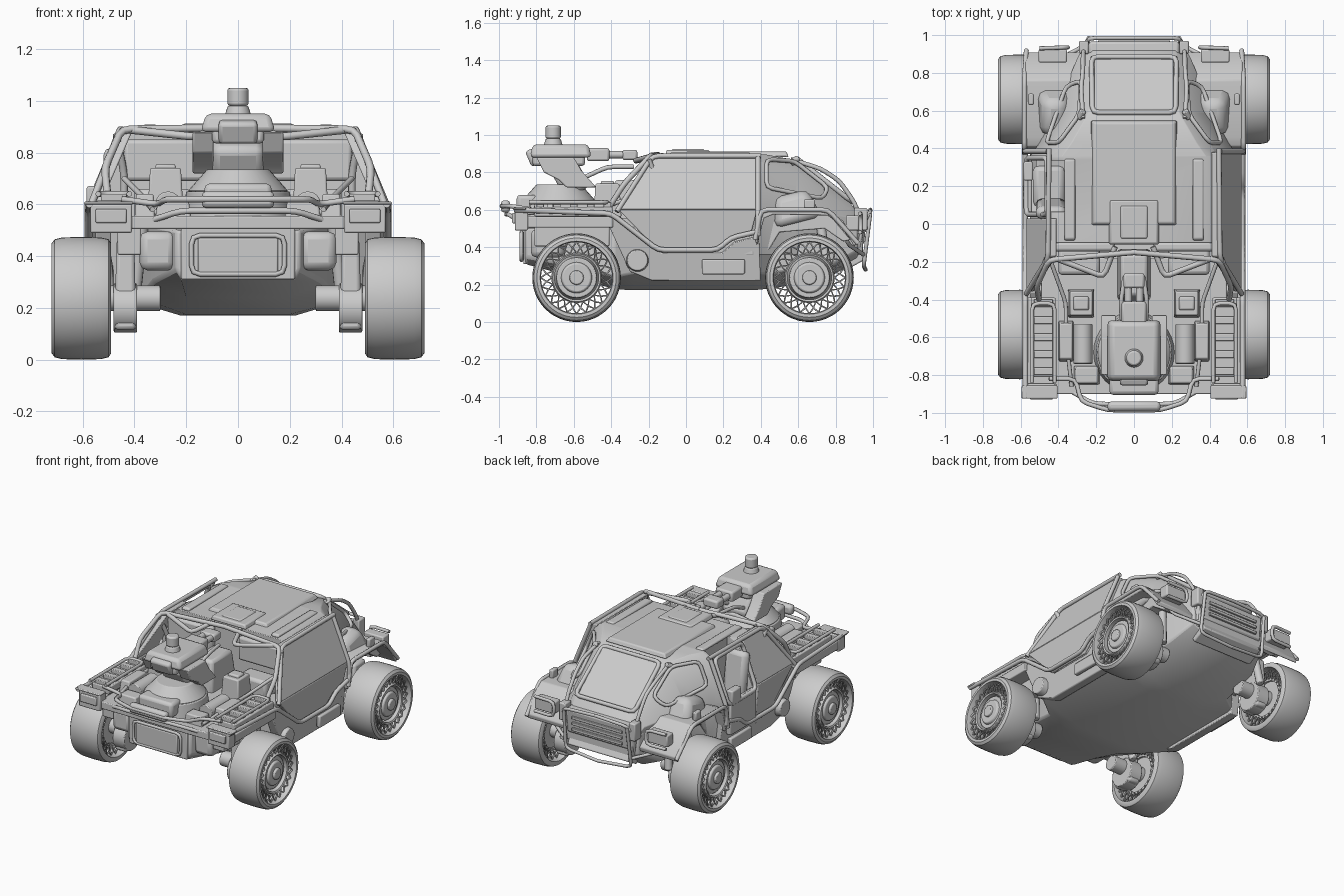
import bpy, bmesh, math
from mathutils import Vector, Matrix, Euler

if "Cube" in bpy.data.objects:
    bpy.data.objects.remove(bpy.data.objects["Cube"])

def finish(name, bm, mirror=False, bevel=0.0):
    bmesh.ops.recalc_face_normals(bm, faces=bm.faces)
    me = bpy.data.meshes.new(name)
    bm.to_mesh(me)
    ob = bpy.data.objects.new(name, me)
    bpy.context.collection.objects.link(ob)
    if bevel:
        b = ob.modifiers.new("bevel", 'BEVEL')
        b.width, b.segments, b.limit_method, b.angle_limit = bevel, 2, 'ANGLE', 0.6
    if mirror:
        ob.modifiers.new("mirror", 'MIRROR').use_mirror_merge = False
    return ob

# boxes and cylinders on the +x side are mirrored automatically
def box(name, loc, size, rx=0, bevel=0.008, taper=(1, 1)):
    bm = bmesh.new()
    bmesh.ops.create_cube(bm, size=1)
    for v in bm.verts:
        if v.co.z > 0:
            v.co.x, v.co.y = v.co.x * taper[0], v.co.y * taper[1]
    bm.transform(Matrix.LocRotScale(Vector(loc), Euler((rx, 0, 0)), Vector(size)))
    return finish(name, bm, loc[0] > 0, bevel)

def cyl(name, a, b, r, r2=None, bevel=0.005, n=24):
    a, b = Vector(a), Vector(b)
    bm = bmesh.new()
    bmesh.ops.create_cone(bm, cap_ends=True, segments=n, radius1=r, radius2=r2 or r, depth=(b - a).length)
    bm.transform(Matrix.Translation((a + b) / 2) @ (b - a).to_track_quat('Z', 'Y').to_matrix().to_4x4())
    return finish(name, bm, a.x > 0, bevel)

def tube(name, paths, r=0.012, mirror=True, closed=False, rounded=True):
    cu = bpy.data.curves.new(name, 'CURVE')
    cu.dimensions, cu.bevel_depth, cu.bevel_resolution, cu.use_fill_caps = '3D', r, 2, True
    for p in [[Vector(c) for c in path] for path in paths]:
        pts = []
        for i, c in enumerate(p):
            if not rounded or (not closed and i in (0, len(p) - 1)):
                pts.append(c)
                continue
            u, w = p[i - 1] - c, p[(i + 1) % len(p)] - c
            d = min(0.035, u.length * .4, w.length * .4)
            s, e = c + u.normalized() * d, c + w.normalized() * d
            pts += [s, (s + e + c * 2) / 4, e]
        for sx in ((1, -1) if mirror else (1,)):
            sp = cu.splines.new('POLY')
            sp.points.add(len(pts) - 1)
            for q, c in zip(sp.points, pts):
                q.co = (c.x * sx, c.y, c.z, 1)
            sp.use_cyclic_u = closed
    bpy.context.collection.objects.link(bpy.data.objects.new(name, cu))

def bridge(bm, rings, closed):
    for a, b in zip(rings, rings[1:] + ([rings[0]] if closed else [])):
        for i in range(len(a)):
            j = (i + 1) % len(a)
            bm.faces.new((a[i], a[j], b[j], b[i]))
    if not closed:
        bm.faces.new(rings[0])
        bm.faces.new(rings[-1])

# plate with a (y, z) outline whose outer x follows height
def slab(name, outline, xo, thick, mirror=True):
    bm = bmesh.new()
    bridge(bm, [[bm.verts.new((xo(z) - t, y, z)) for y, z in outline] for t in (0, thick)], False)
    return finish(name, bm, mirror, .006)

# symmetric hull from (y, half outline of (x, z)) sections
def loft(name, sections):
    bm = bmesh.new()
    bridge(bm, [[bm.verts.new((x, y, z)) for x, z in h + [(-x, z) for x, z in h[::-1]]] for y, h in sections], False)
    return finish(name, bm, False, .012)

# closed (x, radius) profile spun around a wheel axis
def lathe(name, prof, cy, cz, n=48):
    bm = bmesh.new()
    turns = [(math.cos(2 * math.pi * k / n), math.sin(2 * math.pi * k / n)) for k in range(n)]
    bridge(bm, [[bm.verts.new((x, cy + r * c, cz + r * s)) for x, r in prof] for c, s in turns], True)
    return finish(name, bm, True)

# lower tub: y, belly x/z, side x/z, top z
tub = [(-.86, .22, .31, .24, .35, .50), (-.6, .20, .24, .33, .30, .52), (-.38, .20, .175, .38, .24, .54),
       (-.28, .22, .17, .52, .26, .50), (.36, .22, .17, .52, .26, .50), (.46, .22, .18, .38, .26, .56),
       (.75, .20, .23, .34, .29, .55), (.92, .20, .33, .28, .38, .52)]
loft("lower_hull", [(y, [(xb, zb), (xs, zs), (xs, zt)]) for y, xb, zb, xs, zs, zt in tub])
# cabin: y, sill x, belt x, shoulder x/z, roof x/z, with the left doorway cut out
cab = [(-.10, .54, .55, .44, .86, .38, .89), (.36, .54, .55, .44, .865, .38, .90), (.43, .47, .50, .40, .85, .33, .895),
       (.59, .38, .42, .31, .80, .24, .865), (.88, .27, .30, .26, .60, .22, .635), (.945, .24, .26, .24, .52, .22, .55)]
cabin = loft("cabin", [(y, [(a, .36), (b, min(.6, z2 - .04)), (c, z2), (d, z3)]) for y, a, b, c, z2, d, z3 in cab])
cutter = box("left_opening_cutter", (-.49, .20, .66), (.26, .27, .5), bevel=0)
cutter.hide_render, cutter.display_type = True, 'WIRE'
cut = cabin.modifiers.new("opening", 'BOOLEAN')
cut.object, cut.operation, cut.solver = cutter, 'DIFFERENCE', 'EXACT'
cabin.modifiers.move(1, 0)
box("left_seat_cushion", (-.45, .2, .47), (.17, .22, .10), bevel=.03)
box("left_seat_back", (-.44, .08, .66), (.16, .07, .32), .15, .03)
box("left_half_door", (-.56, .2, .48), (.04, .28, .22))
box("left_door_box", (-.56, .28, .62), (.05, .10, .10))
tube("left_door_frame", [[(-.57, .05, .58), (-.46, .05, .87), (-.46, .35, .87), (-.57, .35, .58)]], .014, False, True)

# doors and sills
upper, lower = (lambda z: .57 - (z - .6) * .43), (lambda z: .57 - (.6 - z) * .08)
slab("right_upper_door", [(-.36, .6), (-.17, .885), (.38, .885), (.38, .6)], upper, .04, False)
slab("right_lower_door", [(-.36, .6), (-.15, .38), (.17, .38), (.24, .44), (.35, .48), (.38, .6)], lower, .04, False)
slab("left_upper_panel", [(-.36, .6), (-.17, .885), (.03, .885), (.03, .6)], upper, .04, False).scale.x = -1
slab("left_lower_panel", [(-.36, .6), (-.15, .38), (.03, .38), (.03, .6)], lower, .04, False).scale.x = -1
slab("sill", [(-.42, .53), (-.36, .57), (-.13, .37), (.19, .37), (.26, .43), (.39, .46), (.40, .22), (-.18, .22),
              (-.30, .27), (-.36, .40)], lambda z: .55 - max(0, .3 - z) * .4, .06)
box("sill_step_box", (.55, .20, .295), (.03, .23, .08))
cyl("sill_hub", (.50, -.26, .33), (.575, -.26, .33), .065, .055)
tube("door_frame_tube", [[(.575, -.92, .6), (.575, -.40, .58), (.575, -.15, .385), (.575, .17, .385), (.575, .24, .45), (.575, .37, .48)],
                         [(.57, -.37, .59), (.455, -.18, .888), (.45, .4, .888)], [(.455, .385, .88), (.58, .385, .58), (.575, .385, .46)]], .014)

# roll frame and cabin front
tube("roll_hoop", [[(.50, -.42, .60), (.515, -.33, .74), (.45, -.19, .89), (.0, -.15, .895)], [(.47, -.2, .87), (.44, -.14, .72), (.44, -.12, .55)],
                   [(.42, -.18, .888), (.16, -.28, .86), (.10, -.12, .89)]], .015)
box("cabin_front_pad", (.27, -.12, .77), (.34, .05, .16), bevel=.015)
box("cabin_front_seat", (.29, -.20, .60), (.22, .14, .12), bevel=.02)
box("center_console", (0, -.27, .64), (.18, .28, .24), bevel=.02, taper=(.8, .8))

# roof, hatch and sloped screen
for nm, loc, size in (("roof_panel", (0, .27, .897), (.46, .56, .03)), ("roof_hatch", (0, .01, .905), (.27, .24, .03)),
                      ("roof_hatch_inset", (0, .01, .918), (.15, .18, .015)), ("roof_side_strip", (.34, .13, .898), (.06, .44, .02))):
    box(nm, loc, size, taper=(.92, .95))
box("screen", (0, .735, .757), (.42, .35, .02), -.688)
tube("screen_frame", [[(.22, .59, .875), (-.22, .59, .875), (-.225, .885, .645), (.225, .885, .645)]], .014, False, True)
tube("side_window_frame", [[(.40, .43, .87), (.29, .58, .86), (.28, .76, .72), (.36, .73, .66), (.465, .43, .72)]], .012, True, True)
tube("rear_guard_bar", [[(.27, .56, .87), (.28, .72, .82), (.27, .82, .755), (.27, .90, .64), (.26, .945, .52), (.25, .92, .40)]])
cyl("roof_beacon", (.29, .56, .85), (.27, .60, .875), .018)

# rear face: grille, skid plate, lamps, bars
box("rear_grille_block", (0, .92, .50), (.48, .08, .17), -.1, .015)
box("rear_skid_plate", (0, .9, .33), (.46, .12, .05), .5)
for i in range(3):
    box("rear_grille_slat", (0, .965, .45 + i * .04), (.38, .015, .02), bevel=.003)
for nm, loc, size in (("rear_lamp", (.43, .89, .53), (.15, .07, .08)), ("rear_grille_side", (.265, .935, .55), (.05, .07, .12))):
    box(nm, loc, size)
tube("rear_bars", [[(.50, .93, .58), (.35, .935, .58), (.35, .935, .48), (.50, .93, .48)], [(.0, .985, .60), (.24, .985, .59), (.27, .93, .5)],
                   [(.24, .985, .58), (.25, .95, .3), (0, .96, .28)], [(.25, .95, .36), (.42, .86, .42), (.45, .86, .5)]], .011)

# rear fenders
arch = [(.37, .44), (.41, .585), (.46, .605), (.76, .60), (.84, .54), (.91, .43)]
slab("rear_fender", arch + [(y * .97 + .02, z - .03) for y, z in arch[::-1]], lambda z: .575, .33)
slab("fender_skirt", [(.38, .40), (.40, .57), (.76, .58), (.88, .44), (.84, .43), (.74, .50), (.50, .48), (.44, .38)], lambda z: .47, .12)
box("fender_bulge", (.42, .58, .61), (.20, .26, .16), .25, .04, (.6, .7))
box("fender_block", (.545, .66, .625), (.03, .06, .06))
tube("fender_tube", [[(.58, .37, .44), (.58, .40, .60), (.58, .76, .60), (.57, .92, .42)]], .013)

# front bed, side racks and lamps
for nm, loc, size in (("bed_floor", (0, -.54, .53), (.98, .72, .05)), ("front_fender", (.495, -.63, .535), (.14, .48, .06)),
                      ("front_fender_skirt", (.42, -.61, .46), (.09, .40, .11)), ("side_rack", (.48, -.60, .59), (.13, .42, .05)),
                      ("front_lamp", (.49, -.88, .545), (.16, .07, .11)), ("front_lamp_lens", (.49, -.92, .555), (.12, .02, .055)),
                      ("front_lamp_cover", (.50, -.89, .605), (.19, .07, .012)), ("front_panel", (0, -.84, .42), (.44, .06, .22)),
                      ("front_panel_inset", (0, -.875, .40), (.31, .02, .14))):
    box(nm, loc, size, bevel=.006)
for i in range(5):
    box("rack_clip", (.48, -.78 + i * .09, .625), (.10, .04, .03), bevel=.004)
tube("rack_rail", [[(.42, -.84, .64), (.42, -.42, .64), (.54, -.42, .64), (.54, -.84, .64)],
                   [(.33, -.86, .58), (.36, -.6, .62), (.36, -.42, .62), (.44, -.2, .70)]], .011)
tube("front_panel_frame", [[(.18, -.88, .33), (.18, -.88, .48), (-.18, -.88, .48), (-.18, -.88, .33)]], .01, False, True)
box("front_side_pod", (.31, -.74, .42), (.14, .18, .15), bevel=.03)
tube("front_bumper_bar", [[(0, -.985, .62), (.14, -.985, .62), (.28, -.94, .62), (.31, -.82, .60), (.45, -.82, .62)],
                          [(0, -.96, .575), (.22, -.95, .575), (.36, -.87, .53), (.53, -.87, .53)]])
box("front_winch_roll", (0, -.965, .618), (.28, .05, .065), bevel=.018)

# gear around the turret
for nm, loc, size in (("gear_crate", (.28, -.42, .65), (.14, .15, .18)), ("gear_top", (.28, -.42, .735), (.09, .08, .04)),
                      ("gear_block", (.36, -.62, .59), (.08, .22, .10)), ("gear_tray", (.25, -.80, .58), (.14, .10, .07))):
    box(nm, loc, size, taper=(.85, .85))
cyl("gear_canister", (.27, -.74, .60), (.27, -.53, .60), .05, n=16)

# turret
cyl("turret_ring", (0, -.68, .55), (0, -.68, .65), .215, .20, n=32)
cyl("turret_base", (0, -.68, .65), (0, -.68, .735), .195, .12, n=32)
box("turret_base_front", (0, -.85, .63), (.26, .11, .10), bevel=.02)
slab("turret_arm", [(-.48, .72), (-.56, .81), (-.60, .88), (-.80, .88), (-.76, .80), (-.68, .76), (-.64, .72)], lambda z: .175, .08)
box("turret_neck", (0, -.62, .77), (.20, .15, .18), .5, .03)
box("turret_lower_body", (0, -.68, .87), (.20, .28, .07), bevel=.015)
box("turret_head", (0, -.67, .915), (.29, .33, .07), bevel=.02, taper=(.85, .9))
box("turret_nose", (0, -.82, .88), (.15, .05, .09), .4, .015)
box("turret_breech", (0, -.47, .895), (.13, .12, .07), bevel=.012)
cyl("turret_barrel", (.03, -.50, .895), (.03, -.28, .895), .02, n=16)
box("turret_muzzle", (0, -.30, .893), (.11, .08, .055), bevel=.012)
tube("turret_cable", [[(.06, -.55, .77), (.07, -.42, .83), (.05, -.28, .83)]])
cyl("sensor_collar", (0, -.71, .93), (0, -.71, .98), .055, .04)
cyl("sensor_head", (0, -.71, .98), (0, -.71, 1.05), .041, bevel=.01)

# airless wheels with lattice spokes, drive legs and axles
for tag, cy in (("front", -.585), ("rear", .66)):
    cz = .237
    lathe(tag + "_tire", [(.49, .195), (.49, .212), (.50, .228), (.53, .235), (.605, .237), (.68, .235), (.708, .228), (.72, .212),
                          (.72, .195), (.70, .19), (.51, .19)], cy, cz)
    lathe(tag + "_wheel_rim", [(.53, .118), (.70, .118), (.705, .128), (.69, .135), (.53, .135)], cy, cz)
    for nm, x0, x1, r in (("disc", .54, .685, .12), ("dish", .68, .70, .085), ("cap", .69, .715, .04)):
        cyl(f"{tag}_wheel_{nm}", (x0, cy, cz), (x1, cy, cz), r, r * .9)
    ang = [k * math.pi / 24 for k in range(48)]
    tube(tag + "_wheel_lattice", [[(x, cy + rs[k % 2] * math.cos(a), cz + rs[k % 2] * math.sin(a)) for k, a in enumerate(ang)]
                                  for x in (.525, .605, .69) for rs in ((.132, .162), (.192, .162))], .0065, True, True, False)
    cyl(tag + "_axle", (.30, cy, cz), (.56, cy, cz), .05)
    box(tag + "_drive_leg", (.435, cy, .29), (.085, .15, .35), bevel=.015, taper=(.8, .8))
    cyl(tag + "_leg_foot", (.39, cy, .20), (.48, cy, .20), .095)
    cyl(tag + "_damper", (.40, cy + .1, .25), (.37, cy + .06, .52), .025, n=12)

for ob in bpy.data.objects:
    ob.select_set(ob.type == 'MESH')
bpy.context.view_layer.objects.active = cabin
bpy.ops.object.shade_smooth_by_angle(angle=math.radians(35))
